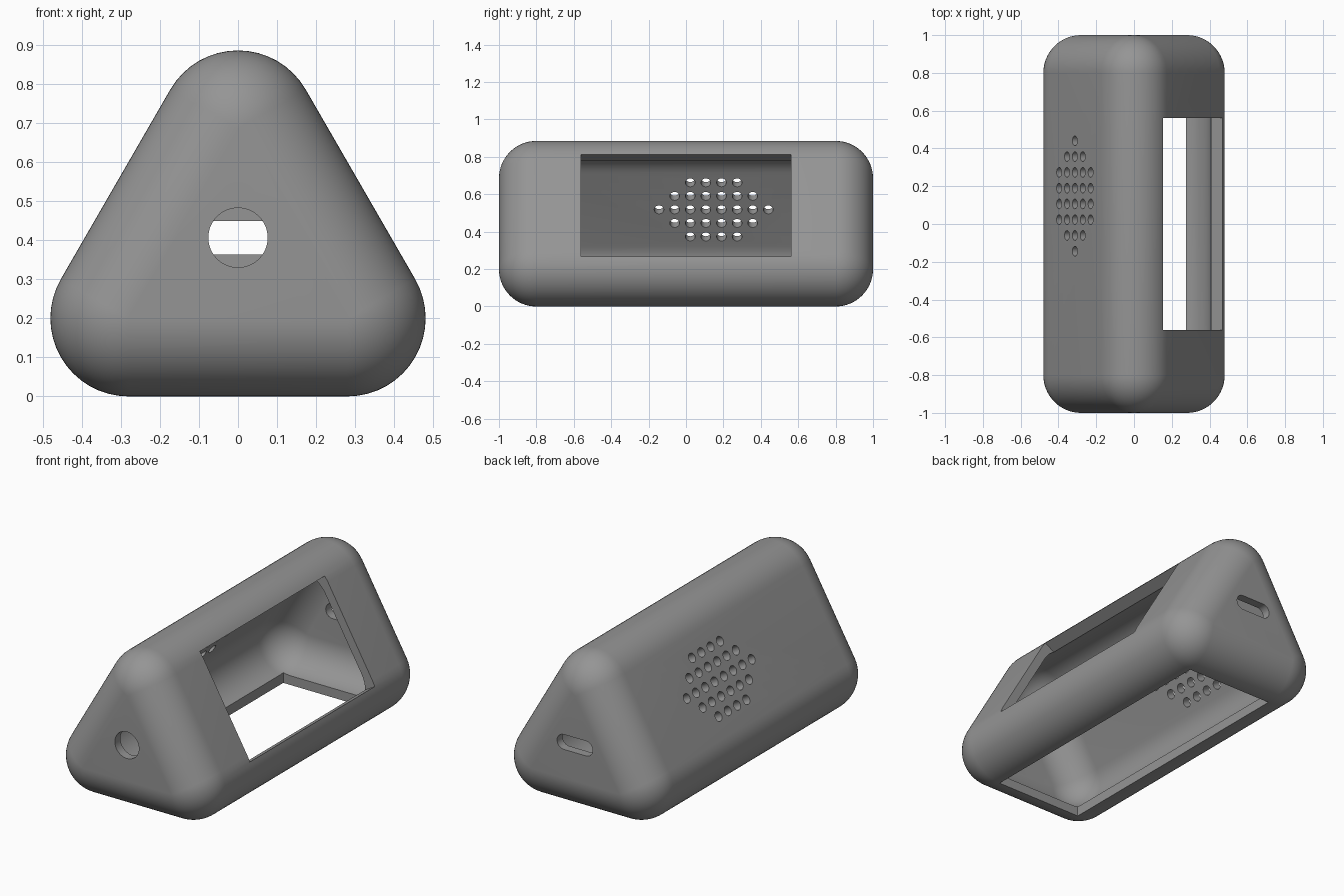
import bpy, bmesh, math
from mathutils import Matrix, Vector

if "Cube" in bpy.data.objects:
    bpy.data.objects.remove(bpy.data.objects["Cube"])

CZ = 0.3617          # height of the triangle's centre
INR = 0.3617         # distance from that centre to each outer face
S60, C60 = math.sin(math.pi / 3), 0.5

grey = bpy.data.materials.new("grey plastic")
grey.diffuse_color = (0.30, 0.30, 0.30, 1)
grey.use_nodes = True
grey.node_tree.nodes["Principled BSDF"].inputs["Base Color"].default_value = grey.diffuse_color


def new_object(name, bm):
    bmesh.ops.recalc_face_normals(bm, faces=bm.faces)
    me = bpy.data.meshes.new(name)
    bm.to_mesh(me)
    bm.free()
    ob = bpy.data.objects.new(name, me)
    bpy.context.collection.objects.link(ob)
    me.materials.append(grey)
    return ob


def rounded_prism(name, inradius, half_len, r, n=16):
    """Triangular prism along y with every edge and corner rounded by r."""
    bm = bmesh.new()
    circ = 2 * (inradius - r)
    rings = []
    angles = [(-1, i) for i in range(n, -1, -1)] + [(1, i) for i in range(n + 1)]
    for side, i in angles:
        lat = math.pi / 2 * i / n
        rad = r * math.cos(lat)
        y = side * (half_len - r + r * math.sin(lat))
        ring = []
        for corner in (90, 210, 330):
            c = math.radians(corner)
            for k in range(n + 1):
                a = c + math.radians(-60 + 120 * k / n)
                ring.append(bm.verts.new((circ * math.cos(c) + rad * math.cos(a), y,
                                          CZ + circ * math.sin(c) + rad * math.sin(a))))
        rings.append(ring)
    m = len(rings[0])
    for a, b in zip(rings, rings[1:]):
        for k in range(m):
            bm.faces.new((a[k], a[(k + 1) % m], b[(k + 1) % m], b[k]))
    bm.faces.new(rings[0])
    bm.faces.new(rings[-1])
    bmesh.ops.remove_doubles(bm, verts=bm.verts, dist=1e-5)
    return new_object(name, bm)


def add_prism(bm, outline, z0, z1, matrix):
    """Extrude a 2D outline from z0 to z1 in a local frame."""
    lo = [bm.verts.new(matrix @ Vector((x, y, z0))) for x, y in outline]
    hi = [bm.verts.new(matrix @ Vector((x, y, z1))) for x, y in outline]
    bm.faces.new(lo)
    bm.faces.new(hi)
    k = len(lo)
    for i in range(k):
        bm.faces.new((lo[i], lo[(i + 1) % k], hi[(i + 1) % k], hi[i]))


def rect(w, h):
    return [(-w / 2, -h / 2), (w / 2, -h / 2), (w / 2, h / 2), (-w / 2, h / 2)]


def stadium(w, r, n=32):
    """Circle of radius r stretched to total width w."""
    pts = []
    for half, sx in ((0, 1), (1, -1)):
        for i in range(n // 2 + 1):
            a = -math.pi / 2 + math.pi * (half + 2 * i / n)
            pts.append((sx * (w / 2 - r) + r * math.cos(a), r * math.sin(a)))
    return pts


def circle(r, n, cx=0, cy=0):
    return [(cx + r * math.cos(2 * math.pi * i / n),
             cy + r * math.sin(2 * math.pi * i / n)) for i in range(n)]


def frame(xa, ya, za, origin):
    m = Matrix((xa, ya, za)).transposed().to_4x4()
    m.translation = Vector(origin)
    return m


def cut(target, cutter):
    mod = target.modifiers.new("cut", 'BOOLEAN')
    mod.operation, mod.solver, mod.object = 'DIFFERENCE', 'EXACT', cutter
    bpy.context.view_layer.objects.active = target
    bpy.ops.object.modifier_apply(modifier=mod.name)
    bpy.data.objects.remove(cutter)


def cut_prisms(target, name, outlines, z0, z1, matrix):
    bm = bmesh.new()
    for o in outlines:
        add_prism(bm, o, z0, z1, matrix)
    cut(target, new_object(name, bm))


# Hollow rounded shell
case = rounded_prism("speaker_case", INR, 1.0, 0.20)
cut(case, rounded_prism("cavity", INR - 0.05, 0.95, 0.18))

# Frames on the two sloping faces: local x runs along y, local y up the slope, z outward
right = frame((0, 1, 0), (-C60, 0, S60), (S60, 0, C60), (INR * S60, 0, CZ + INR * C60))
left = frame((0, 1, 0), (C60, 0, S60), (-S60, 0, C60), (-INR * S60, 0, CZ + INR * C60))

# Display window in the right face
cut_prisms(case, "window_cutter", [rect(1.124, 0.63)], -0.15, 0.1, right)

# Open underside
cut_prisms(case, "underside_cutter", [rect(0.55, 1.6)], -0.1, 0.12, Matrix())

# Speaker grille in the left face: rows of 4, 6, 8, 6, 4 holes
pitch = 0.0835
holes = []
for row in range(-2, 3):
    count = 8 - 2 * abs(row)
    for i in range(count):
        holes.append(circle(0.026, 20, 0.148 + (i - (count - 1) / 2) * pitch, row * pitch))
cut_prisms(case, "grille_cutter", holes, -0.1, 0.05, left)

# Round hole in the front end, slot in the back end (local z runs along y)
ends = frame((1, 0, 0), (0, 0, 1), (0, 1, 0), (0, 0, 0.406))
cut_prisms(case, "front_hole_cutter", [circle(0.076, 48)], -1.1, -0.9, ends)
cut_prisms(case, "back_slot_cutter", [stadium(0.225, 0.0425)], 0.9, 1.1, ends)

# Smooth rounding with sharp cut edges
for o in bpy.context.selected_objects:
    o.select_set(False)
case.select_set(True)
bpy.context.view_layer.objects.active = case
bpy.ops.object.shade_smooth_by_angle(angle=math.radians(30))
